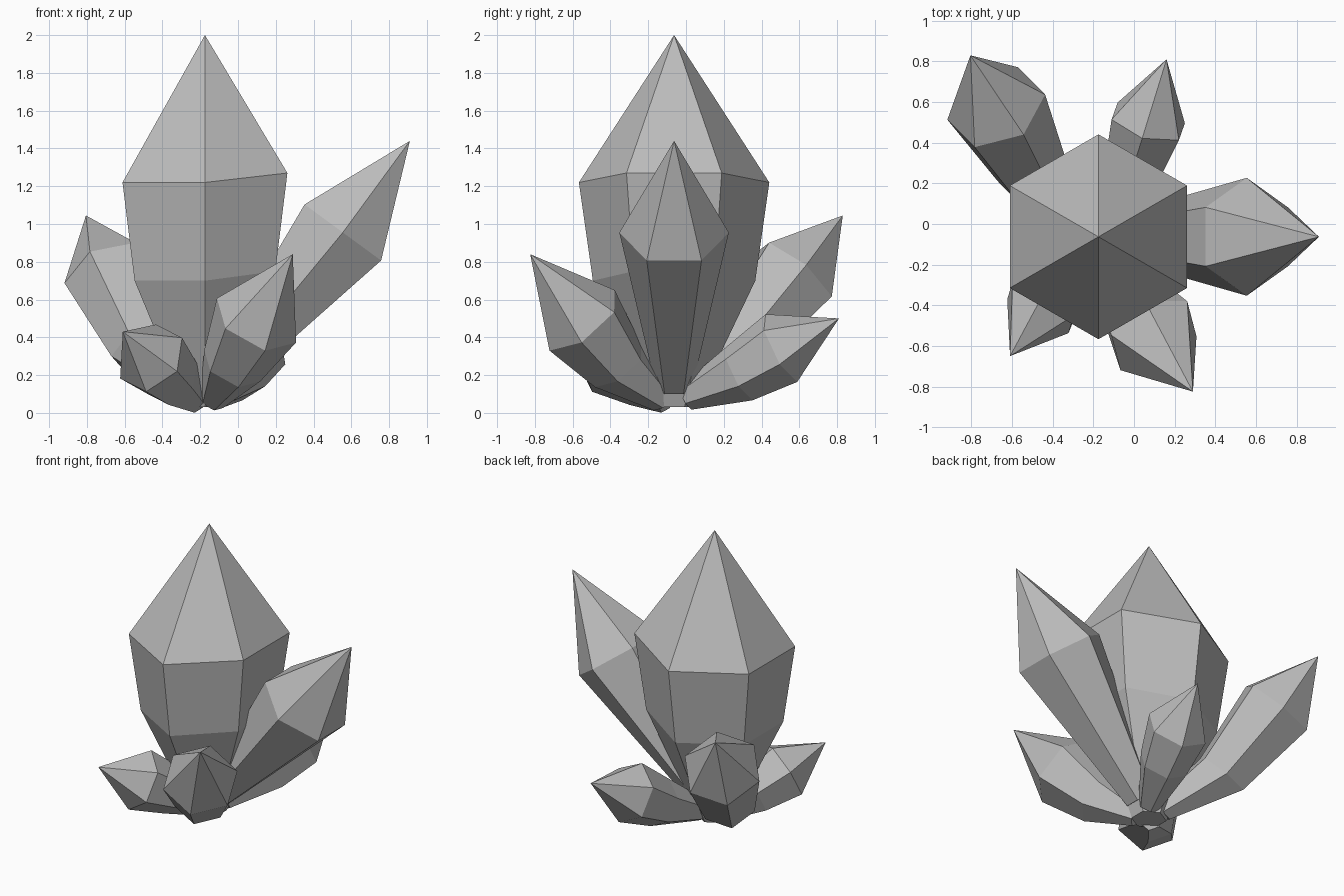
import bpy
from math import cos, sin, pi
from mathutils import Vector

cube = bpy.data.objects.get("Cube")
if cube:
    bpy.data.objects.remove(cube)

GREY = (0.5, 0.5, 0.5, 1)
stone = bpy.data.materials.new("crystal_grey")
stone.use_nodes = True
stone.diffuse_color = GREY
stone.node_tree.nodes["Principled BSDF"].inputs["Base Color"].default_value = GREY

SIDES = 6


def crystal(name, tip, corner, rings):
    """Six-sided shard: rings are (centre, radius) from base to shoulder;
    corner is the offset from the shoulder centre towards one of its corners."""
    tip = Vector(tip)
    axis = (tip - Vector(rings[-1][0])).normalized()
    u = Vector(corner)
    u = (u - axis * u.dot(axis)).normalized()
    w = axis.cross(u)
    verts = []
    for centre, radius in rings:
        for i in range(SIDES):
            a = 2 * pi * i / SIDES
            verts.append(Vector(centre) + radius * (u * cos(a) + w * sin(a)))
    verts.append(tip)
    # base cap, side walls, then the pointed end
    faces = [tuple(reversed(range(SIDES)))]
    for r in range(len(rings) - 1):
        for i in range(SIDES):
            a, b = r * SIDES + i, r * SIDES + (i + 1) % SIDES
            faces.append((a, b, b + SIDES, a + SIDES))
    top = (len(rings) - 1) * SIDES
    for i in range(SIDES):
        faces.append((top + i, top + (i + 1) % SIDES, len(verts) - 1))
    mesh = bpy.data.meshes.new(name)
    mesh.from_pydata(verts, [], faces)
    mesh.materials.append(stone)
    obj = bpy.data.objects.new(name, mesh)
    bpy.context.collection.objects.link(obj)
    return obj


# Large upright shard, its shoulder a little higher on the left side
main = crystal("main_crystal", (-0.175, -0.063, 2), (0, -1, 0), [
    ((-0.175, -0.063, 0.03), 0.11),
    ((-0.175, -0.063, 0.70), 0.43),
    ((-0.175, -0.063, 1.22), 0.504)])
for v in main.data.vertices:
    if v.co.x > 0.1:
        v.co.z += 0.05

# Leaning shards around it
crystal("left_crystal", (0.91, -0.063, 1.44), (0, 1, 0), [
    ((-0.11, -0.063, 0.15), 0.10),
    ((0.555, -0.063, 0.955), 0.29)])

crystal("back_right_crystal", (-0.805, 0.83, 1.045), (-0.24, -0.055, -0.04), [
    ((-0.24, -0.03, 0.09), 0.08),
    ((-0.50, 0.255, 0.335), 0.18),
    ((-0.678, 0.575, 0.735), 0.253)])

crystal("back_left_crystal", (0.16, 0.81, 0.50), (-0.03, -0.085, 0.178), [
    ((-0.12, 0.0, 0.08), 0.07),
    ((0.0, 0.285, 0.21), 0.16),
    ((0.07, 0.505, 0.343), 0.2)])

crystal("front_left_crystal", (0.29, -0.825, 0.84), (0.212, -0.005, -0.115), [
    ((-0.14, -0.12, 0.06), 0.07),
    ((-0.03, -0.36, 0.25), 0.17),
    ((0.098, -0.55, 0.49), 0.24)])

crystal("front_right_crystal", (-0.61, -0.65, 0.43), (-0.045, -0.12, -0.17), [
    ((-0.22, -0.10, 0.063), 0.07),
    ((-0.345, -0.23, 0.18), 0.155),
    ((-0.46, -0.41, 0.29), 0.2)])
